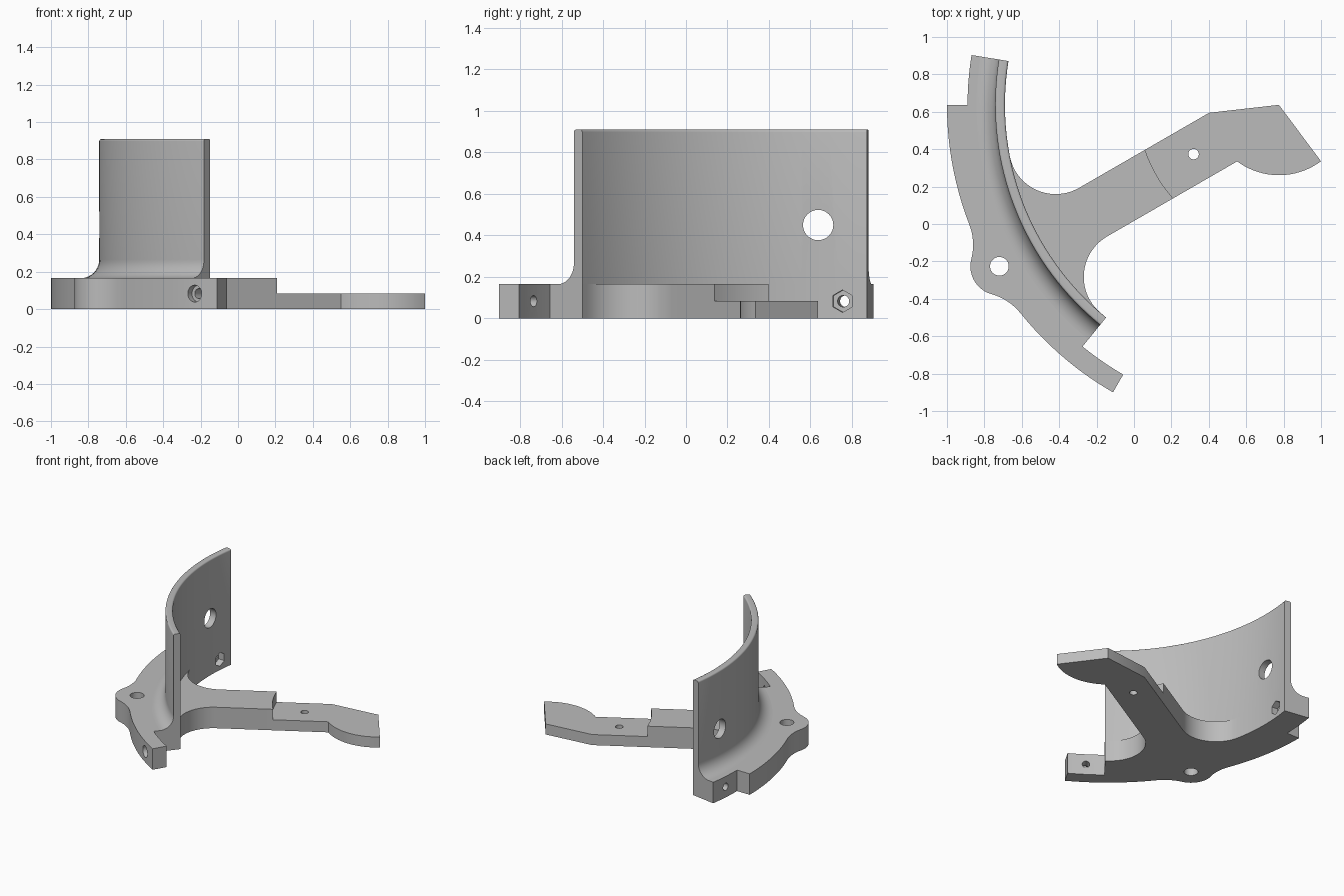
import bpy, bmesh
from math import sin, cos, asin, acos, atan2, radians, degrees, ceil
from mathutils import Vector

if "Cube" in bpy.data.objects:
    bpy.data.objects.remove(bpy.data.objects["Cube"])

# Main dimensions: everything is concentric about one pivot
PIVOT = Vector((0.775, 0.637))
AXIS = 210                      # direction of the arm, degrees
R_IN, R_WALL, R_NOTCH, R_OUT = 1.465, 1.517, 1.665, 1.775
R_STEP, R_TAB = 0.755, 0.376
START, END = 170.8, 230.9       # angular span of the wall
PLATE, THIN, TOP = 0.165, 0.083, 0.91
HALF = 0.15                     # half width of the arm

grey = bpy.data.materials.new("light grey")
grey.use_nodes = True
grey.diffuse_color = (0.5, 0.5, 0.5, 1)
grey.node_tree.nodes["Principled BSDF"].inputs["Base Color"].default_value = grey.diffuse_color


def polar(r, a, centre=PIVOT):
    return centre + r * Vector((cos(radians(a)), sin(radians(a))))


def arc(r, a, b, centre=PIVOT, step=2.0):
    n = max(4, ceil(abs(b - a) / step))
    return [polar(r, a + (b - a) * i / n, centre) for i in range(n + 1)]


def make(name, bm):
    bmesh.ops.remove_doubles(bm, verts=bm.verts, dist=1e-5)
    bmesh.ops.recalc_face_normals(bm, faces=bm.faces)
    mesh = bpy.data.meshes.new(name)
    bm.to_mesh(mesh)
    bm.free()
    mesh.materials.append(grey)
    obj = bpy.data.objects.new(name, mesh)
    bpy.context.collection.objects.link(obj)
    return obj


def prism(name, outline, height):
    pts = [p for i, p in enumerate(outline) if (p - outline[i - 1]).length > 1e-4]
    bm = bmesh.new()
    face = bm.faces.new([bm.verts.new((p.x, p.y, 0)) for p in pts])
    top = bmesh.ops.extrude_face_region(bm, geom=[face])["geom"]
    moved = [v for v in top if isinstance(v, bmesh.types.BMVert)]
    bmesh.ops.translate(bm, verts=moved, vec=(0, 0, height))
    return make(name, bm)


def drill(obj, centre, direction, radius, length, sides=32):
    bpy.ops.mesh.primitive_cylinder_add(vertices=sides, radius=radius, depth=length, location=centre)
    cutter = bpy.context.object
    cutter.hide_render = True
    cutter.rotation_euler = Vector(direction).to_track_quat("Z", "Y").to_euler()
    mod = obj.modifiers.new("hole", "BOOLEAN")
    mod.operation, mod.solver, mod.object = "DIFFERENCE", "EXACT", cutter
    bpy.context.view_layer.objects.active = obj
    bpy.ops.object.modifier_apply(modifier=mod.name)
    bpy.data.objects.remove(cutter)


def radial_drill(obj, r, angle, z, radius, length, sides=32):
    d = polar(1, angle, Vector((0, 0)))
    drill(obj, polar(r, angle).to_3d() + Vector((0, 0, z)), d.to_3d(), radius, length, sides)


# Lug on the outer rim, blended by two concave fillets
lug, lug_r, blend = polar(1.726, AXIS), 0.155, 0.3
a, b, h = R_OUT + blend, lug_r + blend, 1.726
d = degrees(acos((a * a + h * h - b * b) / (2 * a * h)))
to_fillet = polar(a, AXIS - d) - lug
g = AXIS - degrees(atan2(to_fillet.y, to_fillet.x))

# Fillets between the arm and the inner rim
fil = 0.25
e = degrees(asin((HALF + fil) / (R_IN - fil)))
w = degrees(asin(HALF / R_STEP))

plate = prism("base_plate",
    arc(R_NOTCH, START, 180)
    + arc(R_OUT, 180, AXIS - d)
    + arc(blend, 30 - d, AXIS - g - 180, polar(a, AXIS - d), 4)
    + arc(lug_r, AXIS - g, AXIS + g, lug, 6)
    + arc(blend, AXIS + g - 180, 30 + d, polar(a, AXIS + d), 4)
    + arc(R_OUT, AXIS + d, 240)
    + arc(R_NOTCH, 240, END)
    + arc(R_IN, END, AXIS + e)
    + arc(fil, AXIS + e, AXIS - 90, polar(R_IN - fil, AXIS + e), 5)
    + arc(R_STEP, AXIS + w, AXIS - w)
    + arc(fil, AXIS + 90, AXIS - e, polar(R_IN - fil, AXIS - e), 5)
    + arc(R_IN, AXIS - e, START), PLATE)

# Thin end of the arm with its rounded tab
t = degrees(asin(HALF / R_TAB))
tab = prism("arm_tab",
    arc(R_STEP, AXIS - w, AXIS + w)
    + arc(R_TAB, AXIS + t, 306.7, step=4)
    + [PIVOT, polar(R_TAB, AXIS - t)], THIN)

# Curved wall: rounded top edge and a flared foot on the outside
edge, flare = 0.012, 0.1
profile = [Vector((R_IN, PLATE))]
profile += arc(edge, 180, 90, Vector((R_IN + edge, TOP - edge)), 30)
profile += arc(edge, 90, 0, Vector((R_WALL - edge, TOP - edge)), 30)
profile += arc(flare, 180, 270, Vector((R_WALL + flare, PLATE + flare)), 9)
bm = bmesh.new()
steps = 34
rings = []
for i in range(steps + 1):
    angle = START + (END - START) * i / steps
    rings.append([bm.verts.new((*polar(p.x, angle), p.y)) for p in profile])
for r0, r1 in zip(rings, rings[1:]):
    for k in range(len(profile)):
        bm.faces.new((r0[k - 1], r0[k], r1[k], r1[k - 1]))
bm.faces.new(rings[0])
bm.faces.new(rings[-1])
wall = make("curved_wall", bm)

# Holes: vertical ones, the wall opening, nut pocket and end screw
drill(plate, lug.to_3d(), (0, 0, 1), 0.05, 1)
drill(tab, polar(0.527, AXIS).to_3d(), (0, 0, 1), 0.028, 1)
radial_drill(wall, R_IN, 180, 0.45, 0.073, 0.4)
mid = (START + 180) / 2
radial_drill(plate, 1.56, mid, 0.083, 0.028, 0.5)
radial_drill(plate, R_IN, mid, 0.083, 0.054, 0.1, 6)
mid = (END + 240) / 2
radial_drill(plate, 1.72, mid, 0.083, 0.027, 0.3)
radial_drill(plate, R_OUT, mid, 0.083, 0.045, 0.08)

# Smooth curved faces, crisp edges
for obj in (plate, tab, wall):
    bpy.ops.object.select_all(action="DESELECT")
    obj.select_set(True)
    bpy.context.view_layer.objects.active = obj
    bpy.ops.object.shade_smooth_by_angle(angle=radians(30))
